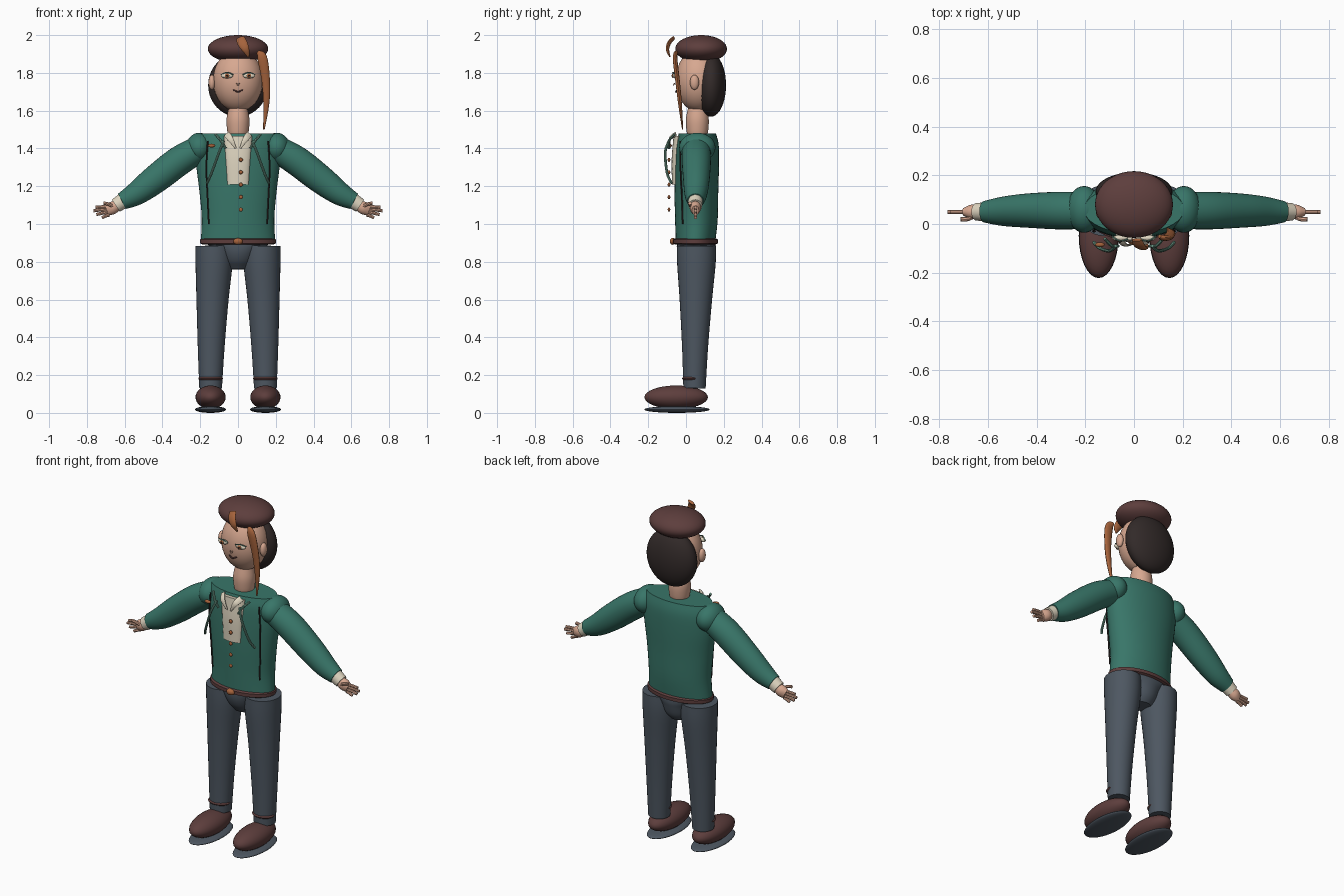
import bpy, bmesh, math
from mathutils import Vector


def material(name, r, g, b):
    m = bpy.data.materials.new(name)
    m.diffuse_color = (r, g, b, 1)
    return m


GREEN = material("jacket_green", 0.04, 0.18, 0.14)
LIGHT = material("trim_green", 0.14, 0.30, 0.23)
BROWN = material("leather_brown", 0.11, 0.048, 0.046)
SLATE = material("trouser_slate", 0.075, 0.095, 0.12)
SKIN = material("skin", 0.68, 0.39, 0.28)
HAIR = material("dark_hair", 0.032, 0.023, 0.022)
RUST = material("copper", 0.38, 0.125, 0.045)
CREAM = material("cream", 0.74, 0.67, 0.53)


def finish(name, bm, mat):
    bmesh.ops.recalc_face_normals(bm, faces=bm.faces)
    for f in bm.faces:
        f.smooth = True
    for e in bm.edges:
        e.smooth = e.calc_face_angle(0) < math.radians(40)
    me = bpy.data.meshes.new(name)
    bm.to_mesh(me)
    bm.free()
    me.materials.append(mat)
    ob = bpy.data.objects.new(name, me)
    bpy.context.collection.objects.link(ob)
    return ob


def ball(name, c, r, mat, n=32):
    bm = bmesh.new()
    bmesh.ops.create_uvsphere(bm, u_segments=n, v_segments=n // 2, radius=1)
    for v in bm.verts:
        v.co = Vector([c[i] + v.co[i] * r[i] for i in range(3)])
    return finish(name, bm, mat)


def smooth_path(rows, sub):
    """Catmull-Rom through rows of (x, y, z, depth radius, side radius)."""
    rows = [Vector(r) for r in rows]
    out = []
    for i in range(len(rows) - 1):
        p0, p1, p2 = rows[max(i - 1, 0)], rows[i], rows[i + 1]
        p3 = rows[min(i + 2, len(rows) - 1)]
        for k in range(sub):
            t = k / sub
            out.append(0.5 * (2 * p1 + (p2 - p0) * t + (2 * p0 - 5 * p1 + 4 * p2 - p3) * t ** 2
                              + (3 * p1 - p0 - 3 * p2 + p3) * t ** 3))
    return out + [rows[-1]]


def tube(name, rows, mat, n=32, sub=5):
    path = smooth_path(rows, sub)
    pts = [Vector(p[:3]) for p in path]
    bm = bmesh.new()
    rings = []
    for i, p in enumerate(pts):
        t = (pts[min(i + 1, len(pts) - 1)] - pts[max(i - 1, 0)]).normalized()
        u = Vector((0, 1, 0))
        u = (u - t * u.dot(t)).normalized()
        w = t.cross(u)
        a, b = max(path[i][3], 0.0005), max(path[i][4], 0.0005)
        rings.append([bm.verts.new(p + u * a * math.cos(k * math.tau / n)
                                   + w * b * math.sin(k * math.tau / n)) for k in range(n)])
    for r0, r1 in zip(rings, rings[1:]):
        for k in range(n):
            bm.faces.new((r0[k], r0[(k + 1) % n], r1[(k + 1) % n], r1[k]))
    bm.faces.new(rings[0])
    bm.faces.new(rings[-1])
    return finish(name, bm, mat)


def cord(name, pts, r, mat):
    return tube(name, [(*p, r, r) for p in pts], mat, n=8, sub=4)


# Head, hair and hat
tube("neck", [(0, .06, 1.46, .05, .05), (0, .06, 1.50, .058, .058),
              (0, .06, 1.56, .06, .06), (0, .06, 1.63, .045, .045)], SKIN)
ball("head", (0, .065, 1.76), (.132, .12, .165), SKIN, 40)
ball("hair", (0, .132, 1.735), (.158, .08, .167), HAIR, 40)
ball("beret", (0, .08, 1.927), (.16, .137, .073), BROWN, 40)
tube("long_lock", [(.105, -.05, 1.91, .008, .01), (.128, -.058, 1.88, .012, .026),
                   (.147, -.045, 1.76, .012, .022), (.15, -.032, 1.64, .01, .016),
                   (.137, -.018, 1.50, .003, .004)], RUST, 12)
tube("short_lock", [(.012, -.065, 1.985, .008, .022), (.022, -.088, 1.96, .009, .026),
                    (.04, -.098, 1.925, .009, .02), (.055, -.085, 1.885, .003, .005)], RUST, 12)

# Face and ears
cord("nose", [(-.008, -.06, 1.745), (0, -.066, 1.735), (.008, -.06, 1.745)], .003, SKIN)
cord("mouth", [(-.025, -.046, 1.71), (0, -.054, 1.70), (.025, -.046, 1.71)], .004, BROWN)
for s, side in ((-1, "left"), (1, "right")):
    ball("ear_" + side, (s * .138, .045, 1.75), (.018, .024, .04), SKIN, 20)
    ball("eye_" + side, (s * .058, -.058, 1.785), (.032, .012, .014), CREAM, 20)
    ball("iris_" + side, (s * .058, -.070, 1.785), (.012, .005, .012), RUST, 16)
    ball("pupil_" + side, (s * .058, -.075, 1.785), (.005, .003, .005), HAIR, 12)
    cord("eyelid_" + side, [(s * .09, -.05, 1.79), (s * .058, -.07, 1.803),
                            (s * .025, -.062, 1.79)], .003, LIGHT)

# Jacket body and pelvis
tube("jacket", [(0, .05, .91, .105, .197), (0, .055, 1.03, .113, .192), (0, .055, 1.18, .116, .205),
                (0, .058, 1.32, .117, .222), (0, .06, 1.42, .113, .222),
                (0, .06, 1.48, .098, .205)], GREEN, 48)
tube("pelvis", [(0, .06, .76, .05, .055), (0, .06, .80, .08, .085), (0, .055, .86, .1, .12),
                (0, .055, .91, .1, .19)], SLATE, 40)

# Belt as a closed oval band
bm = bmesh.new()
N, profile = 48, ((0, -.016), (.012, -.01), (.012, .01), (0, .016))
loops = [[bm.verts.new(((.19 + d) * math.cos(a), .05 + (.107 + d) * math.sin(a), .908 + h))
          for d, h in profile] for a in (k * math.tau / N for k in range(N))]
for k in range(N):
    p, q = loops[k], loops[(k + 1) % N]
    for j in range(4):
        bm.faces.new((p[j], q[j], q[(j + 1) % 4], p[(j + 1) % 4]))
finish("belt", bm, BROWN)
ball("buckle", (0, -.07, .908), (.025, .016, .018), RUST, 20)

# Shirt front, buttons and brooch
tube("shirt_front", [(0, -.05, 1.21, .024, .058), (0, -.052, 1.34, .024, .065),
                     (0, -.042, 1.465, .024, .075)], CREAM, 24)
for i in range(5):
    ball("button_%d" % (i + 1), (.015, -.09, 1.34 - .066 * i), (.011, .007, .011), RUST, 14)
ball("brooch", (-.14, -.085, 1.415), (.02, .01, .01), RUST, 16)

for s, side in ((-1, "left"), (1, "right")):
    # Collar, lapel edges and seams
    tube("collar_" + side, [(s * .06, -.055, 1.475, .006, .018), (s * .04, -.085, 1.45, .006, .016),
                            (s * .012, -.085, 1.40, .004, .004)], CREAM, 10)
    cord("lapel_upper_" + side, [(s * .12, -.06, 1.475), (s * .09, -.09, 1.44),
                                 (s * .065, -.09, 1.40)], .007, LIGHT)
    cord("lapel_lower_" + side, [(s * .075, -.09, 1.44), (s * .10, -.11, 1.38),
                                 (s * .14, -.10, 1.27), (s * .165, -.075, 1.215)], .007, LIGHT)
    cord("seam_" + side, [(s * .16, -.03, 1.44), (s * .168, -.03, 1.3),
                          (s * .162, -.022, 1.15), (s * .155, -.018, 1.0)], .004, HAIR)

    # Sleeve, shoulder and cuff
    ball("shoulder_" + side, (s * .205, .06, 1.405), (.07, .096, .078), GREEN)
    tube("sleeve_" + side, [(s * .20, .055, 1.40, .075, .07), (s * .31, .055, 1.335, .077, .078),
                            (s * .44, .055, 1.235, .07, .075), (s * .54, .052, 1.16, .06, .062),
                            (s * .615, .05, 1.12, .044, .045)], GREEN)
    tube("cuff_" + side, [(s * .60, .05, 1.128, .04, .042), (s * .647, .05, 1.097, .036, .038)],
         CREAM, 24)

    # Hand with spread fingers
    tube("palm_" + side, [(s * .63, .05, 1.105, .022, .025), (s * .665, .05, 1.085, .03, .034),
                          (s * .695, .05, 1.072, .018, .028)], SKIN, 20)
    for i, (x, z) in enumerate(((.755, 1.088), (.765, 1.070), (.75, 1.05), (.72, 1.033))):
        zs = 1.09 - .014 * i
        cord("finger_%d_%s" % (i + 1, side), [(s * .68, .05, zs), (s * (x + .68) / 2, .05, (z + zs) / 2 + .002),
                                              (s * x, .05, z)], .0085, SKIN)
    cord("thumb_" + side, [(s * .66, .03, 1.09), (s * .685, .02, 1.105), (s * .712, .02, 1.11)],
         .009, SKIN)

    # Trouser leg, ankle band, shoe and sole
    tube("leg_" + side, [(s * .145, .045, .13, .059, .06), (s * .142, .048, .35, .069, .071),
                         (s * .135, .052, .60, .086, .085), (s * .127, .055, .79, .102, .098),
                         (s * .127, .055, .885, .104, .098)], SLATE)
    ball("ankle_band_" + side, (s * .145, .033, .182), (.066, .054, .018), BROWN, 24)
    ball("shoe_" + side, (s * .145, -.052, .083), (.08, .168, .062), BROWN)
    ball("sole_" + side, (s * .145, -.048, .018), (.082, .174, .018), SLATE)
